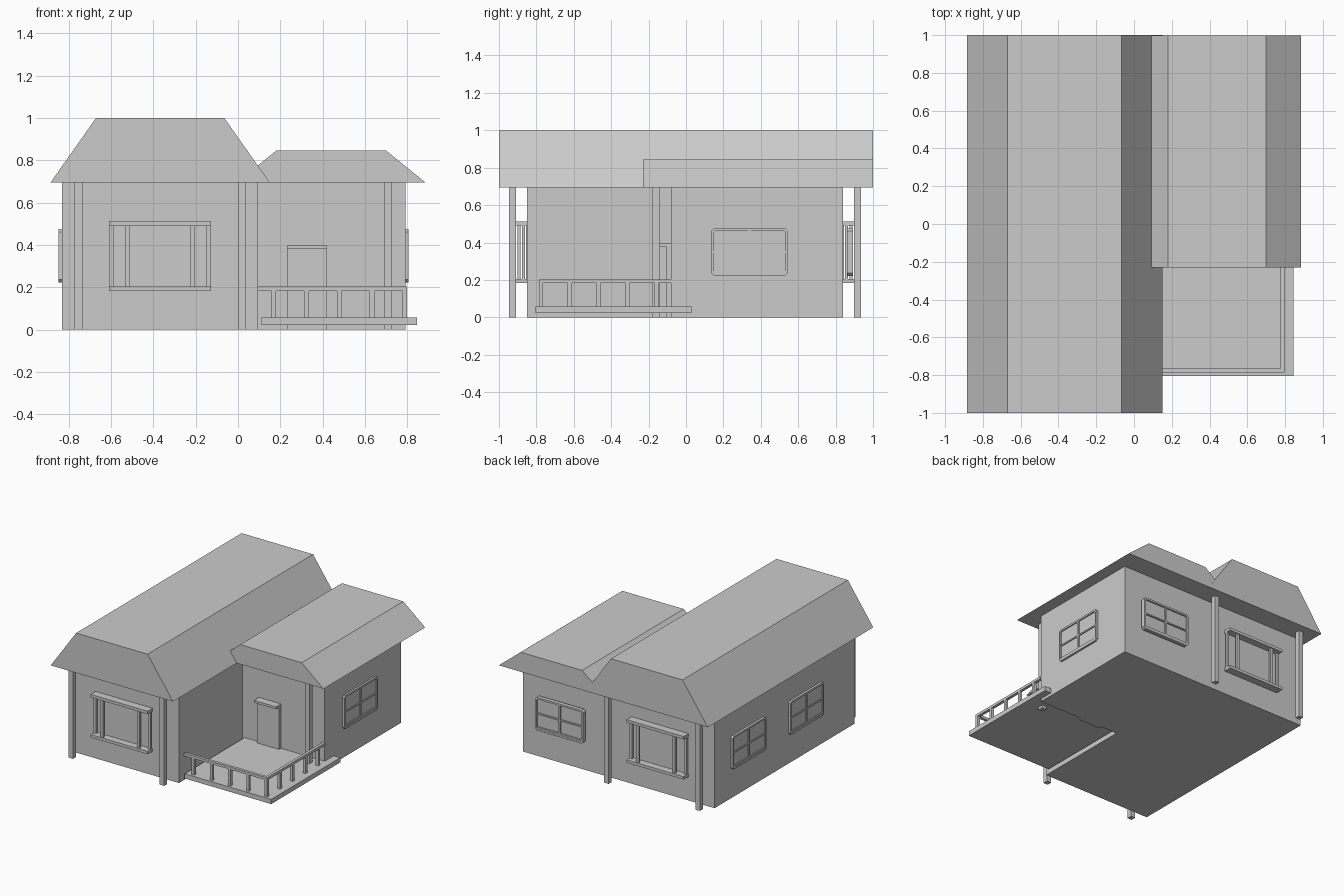
import bpy, bmesh

if "Cube" in bpy.data.objects:
    bpy.data.objects.remove(bpy.data.objects["Cube"], do_unlink=True)

grey = bpy.data.materials.new("plain_grey")
grey.use_nodes = True
grey.diffuse_color = (0.6, 0.6, 0.6, 1)
grey.node_tree.nodes["Principled BSDF"].inputs["Base Color"].default_value = (0.6, 0.6, 0.6, 1)


def finish(name, bm):
    bmesh.ops.recalc_face_normals(bm, faces=bm.faces)
    mesh = bpy.data.meshes.new(name)
    bm.to_mesh(mesh)
    bm.free()
    mesh.materials.append(grey)
    obj = bpy.data.objects.new(name, mesh)
    bpy.context.collection.objects.link(obj)
    return obj


def add_box(bm, x, y, z):
    """Box from (low, high) pairs on each axis."""
    verts = bmesh.ops.create_cube(bm, size=1)["verts"]
    for v in verts:
        v.co = [sum(r) / 2 + c * (r[1] - r[0]) for c, r in zip(v.co, (x, y, z))]


def boxes(name, *parts):
    bm = bmesh.new()
    for part in parts:
        add_box(bm, *part)
    return finish(name, bm)


def roof(name, base, ridge, z, y):
    """Flat-topped trapezoid profile extruded along y."""
    bm = bmesh.new()
    profile = [(base[0], z[0]), (base[1], z[0]), (ridge[1], z[1]), (ridge[0], z[1])]
    face = bm.faces.new([bm.verts.new((px, y[0], pz)) for px, pz in profile])
    out = bmesh.ops.extrude_face_region(bm, geom=[face])["geom"]
    moved = [g for g in out if isinstance(g, bmesh.types.BMVert)]
    bmesh.ops.translate(bm, verts=moved, vec=(0, y[1] - y[0], 0))
    return finish(name, bm)


# Walls and roofs
EAVE = 0.695
boxes("main_walls", ((-0.83, 0.095), (-0.85, 0.84), (0, EAVE)))
boxes("wing_walls", ((0.09, 0.79), (-0.08, 0.84), (0, EAVE)))
roof("main_roof", (-0.885, 0.15), (-0.67, -0.065), (EAVE, 1.0), (-1, 1))
roof("wing_roof", (-0.005, 0.885), (0.18, 0.7), (EAVE, 0.845), (-0.23, 0.999))

# Roof posts
for end, y in (("front", (-0.947, -0.91)), ("back", (0.898, 0.935))):
    boxes(end + "_posts", *[((x, x + 0.038), y, (0, EAVE)) for x in (-0.772, 0)])
boxes("porch_post", ((0.69, 0.728), (-0.178, -0.14), (0, EAVE)))

# Porch deck, railing and door
boxes("porch_deck", ((0.112, 0.845), (-0.805, 0.03), (0.022, 0.058)))
RAIL = (0.183, 0.203)
boxes("porch_rail", ((0.095, 0.798), (-0.787, -0.765), RAIL),
      ((0.776, 0.798), (-0.765, -0.08), RAIL))
STEP = 0.1545
balusters = [((0.158 + i * STEP, 0.18 + i * STEP), (-0.787, -0.765), (0.05, 0.19))
             for i in range(5)]
balusters += [((0.776, 0.798), (-0.787 + i * STEP, -0.765 + i * STEP), (0.05, 0.19))
              for i in range(1, 5)]
boxes("porch_balusters", *balusters)
boxes("door", ((0.232, 0.42), (-0.103, -0.07), (0, 0.385)))
boxes("door_canopy", ((0.232, 0.42), (-0.14, -0.07), (0.38, 0.398)))


# Bay windows: ledges, four slim posts and a thin pane on the wall
def bay_window(name, wall, side):
    def depth(a, b):
        return tuple(sorted((wall + side * a, wall + side * b)))
    full = (-0.61, -0.128)
    parts = [(full, depth(-0.01, 0.06), z) for z in ((0.183, 0.205), (0.49, 0.512))]
    for x, d in ((-0.61, 0.01), (-0.15, 0.01), (-0.532, 0.035), (-0.224, 0.035)):
        parts.append(((x, x + 0.022), depth(d, d + 0.016), (0.2, 0.495)))
    parts.append(((-0.588, -0.15), depth(-0.01, 0.006), (0.205, 0.49)))
    boxes(name, *parts)


bay_window("front_bay_window", -0.85, -1)
bay_window("back_bay_window", 0.84, 1)


# Four-pane windows with clipped corners, modelled facing +z then placed
def pane_window(name, location, rotation, thick=0.022):
    w, h, c, rim = 0.204, 0.127, 0.014, 0.014
    bm = bmesh.new()

    def ring(a, b, k, z):
        pts = []
        for sx, sy in ((1, 1), (-1, 1), (-1, -1), (1, -1)):
            corner = [(a * sx, (b - k) * sy, z), ((a - k) * sx, b * sy, z)]
            pts += corner if sx == sy else corner[::-1]
        return [bm.verts.new(p) for p in pts]

    loops = [ring(w, h, c, 0), ring(w, h, c, thick),
             ring(w - rim, h - rim, c * 0.6, thick),
             ring(w - rim, h - rim, c * 0.6, thick * 0.55)]
    for lo, hi in zip(loops, loops[1:]):
        for i in range(8):
            j = (i + 1) % 8
            bm.faces.new((lo[i], lo[j], hi[j], hi[i]))
    bm.faces.new(loops[0])
    bm.faces.new(loops[-1])
    bars = (thick * 0.5, thick * 0.9)
    add_box(bm, (-0.008, 0.008), (rim - h, h - rim), bars)
    add_box(bm, (rim - w, w - rim), (-0.005, 0.005), bars)
    add_box(bm, (rim - w, w - rim), (rim - h, rim - h + 0.012), bars)
    obj = finish(name, bm)
    obj.location = location
    obj.rotation_euler = rotation


QUARTER = 1.570796
MID = 0.349
pane_window("wing_side_window", (0.783, 0.34, MID), (QUARTER, 0, QUARTER))
pane_window("wing_back_window", (0.45, 0.862, MID), (QUARTER, 0, 2 * QUARTER), 0.03)
for label, y in (("rear", 0.44), ("fore", -0.255)):
    pane_window("main_side_window_" + label, (-0.826, y, MID), (QUARTER, 0, -QUARTER))
